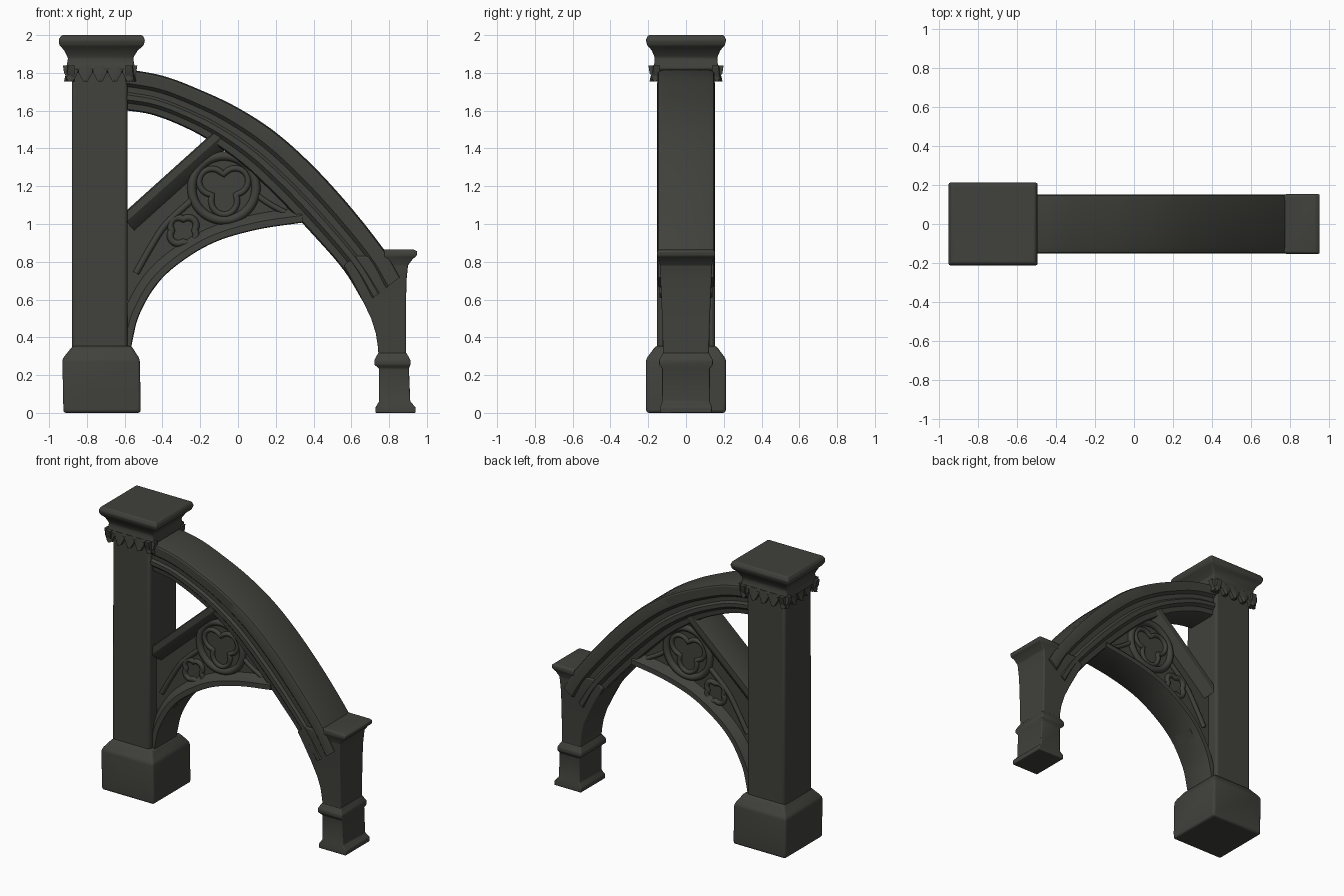
import bpy, bmesh, math
from mathutils import Vector

if "Cube" in bpy.data.objects:
    bpy.data.objects.remove(bpy.data.objects["Cube"])

stone = bpy.data.materials.new("dark grey stone")
stone.diffuse_color = (0.052, 0.053, 0.045, 1)
stone.use_nodes = True
stone.node_tree.nodes["Principled BSDF"].inputs["Base Color"].default_value = stone.diffuse_color


def finish(name, bm, bevel=0.0, angle=40):
    bmesh.ops.recalc_face_normals(bm, faces=bm.faces[:])
    me = bpy.data.meshes.new(name)
    bm.to_mesh(me)
    bm.free()
    ob = bpy.data.objects.new(name, me)
    bpy.context.collection.objects.link(ob)
    me.materials.append(stone)
    if bevel:
        m = ob.modifiers.new("soft edges", 'BEVEL')
        m.width, m.segments, m.limit_method = bevel, 3, 'ANGLE'
        m.angle_limit = math.radians(25)
    bpy.ops.object.select_all(action='DESELECT')
    ob.select_set(True)
    bpy.context.view_layer.objects.active = ob
    bpy.ops.object.shade_smooth_by_angle(angle=math.radians(angle))
    return ob


def skin(bm, rings):
    """Join rings of equal length and cap both ends."""
    vs = [[bm.verts.new(p) for p in r] for r in rings]
    n = len(vs[0])
    for a, b in zip(vs, vs[1:]):
        for i in range(n):
            bm.faces.new((a[i], a[(i + 1) % n], b[(i + 1) % n], b[i]))
    bm.faces.new(vs[0])
    bm.faces.new(vs[-1])


def column(name, levels, bevel=0.01):
    """Rectangular loft from (z, x0, x1, half depth)."""
    bm = bmesh.new()
    skin(bm, [[(a, -h, z), (b, -h, z), (b, h, z), (a, h, z)] for z, a, b, h in levels])
    return finish(name, bm, bevel)


def smooth(pts, steps=6):
    """Catmull-Rom curve through 2D points."""
    p = [Vector(q) for q in pts]
    p = [2 * p[0] - p[1]] + p + [2 * p[-1] - p[-2]]
    out = []
    for i in range(1, len(p) - 2):
        a, b, c, d = p[i - 1:i + 3]
        for k in range(steps):
            t = k / steps
            out.append(0.5 * (2 * b + (c - a) * t + (2 * a - 5 * b + 4 * c - d) * t * t
                              + (3 * b - a - 3 * c + d) * t ** 3))
    return out + [p[-2]]


def offset(pts, d):
    """Points shifted sideways, to the left of travel."""
    res = []
    for i, p in enumerate(pts):
        t = (pts[min(i + 1, len(pts) - 1)] - pts[max(i - 1, 0)]).normalized()
        res.append(p + Vector((-t.y, t.x)) * d)
    return res


def ribbon(name, outer, inner, profile, angle=40):
    """Moulded rib: profile is (fraction outer to inner, half depth)."""
    bm = bmesh.new()
    sec = [(f, -w) for f, w in profile] + [(f, w) for f, w in reversed(profile)]
    rings = []
    for o, i in zip(outer, inner):
        rings.append([(o.x + (i.x - o.x) * f, w, o.y + (i.y - o.y) * f) for f, w in sec])
    skin(bm, rings)
    return finish(name, bm, 0, angle)


# Tall pillar with its plinth and capital
column("tall_pillar", [(0.25, -0.88, -0.585, 0.155), (1.86, -0.88, -0.585, 0.152)], 0.018)
column("pillar_plinth", [(0, -0.925, -0.515, 0.21), (0.04, -0.925, -0.515, 0.212),
                         (0.285, -0.93, -0.52, 0.212), (0.355, -0.875, -0.565, 0.16)], 0.014)
column("capital", [(1.80, -0.885, -0.575, 0.155), (1.82, -0.912, -0.545, 0.178),
                   (1.85, -0.905, -0.55, 0.168), (1.88, -0.90, -0.555, 0.165),
                   (1.92, -0.92, -0.53, 0.182), (1.945, -0.945, -0.50, 0.205),
                   (1.975, -0.95, -0.492, 0.213), (2.0, -0.935, -0.505, 0.20)], 0.008)

# Hanging leaf fringe under the capital
bm = bmesh.new()
cx, hx, hy = -0.73, 0.155, 0.157
for side in range(4):
    ang = side * math.pi / 2
    out = Vector((math.cos(ang), math.sin(ang), 0))
    along = Vector((-out.y, out.x, 0))
    reach, span = (hx, hy) if side % 2 == 0 else (hy, hx)
    for k in range(5):
        c = Vector((cx, 0, 0)) + out * reach + along * span * (k - 2) / 2
        rings = []
        for z, w, d in ((1.84, 0.042, 0.02), (1.80, 0.036, 0.026), (1.755, 0.012, 0.036)):
            up = Vector((0, 0, z))
            rings.append([c + up - along * w - out * 0.02, c + up - along * w + out * d * 0.7,
                          c + up + out * d, c + up + along * w + out * d * 0.7,
                          c + up + along * w - out * 0.02])
        skin(bm, rings)
finish("capital_leaves", bm)

# Small outer pier with cap, collar and foot
column("outer_pier", [(0.24, 0.745, 0.89, 0.122), (0.34, 0.742, 0.89, 0.122),
                      (0.42, 0.73, 0.89, 0.124), (0.50, 0.705, 0.89, 0.127),
                      (0.60, 0.657, 0.89, 0.13), (0.70, 0.605, 0.892, 0.135),
                      (0.78, 0.56, 0.90, 0.138), (0.83, 0.62, 0.915, 0.138)], 0.008)
column("pier_cap", [(0.77, 0.76, 0.892, 0.136), (0.815, 0.77, 0.925, 0.145),
                    (0.83, 0.775, 0.945, 0.153), (0.855, 0.775, 0.95, 0.153),
                    (0.865, 0.765, 0.93, 0.145)], 0.006)
column("pier_foot", [(0, 0.728, 0.94, 0.137), (0.03, 0.728, 0.94, 0.137),
                     (0.06, 0.747, 0.912, 0.126), (0.235, 0.747, 0.905, 0.126),
                     (0.255, 0.722, 0.913, 0.142), (0.28, 0.722, 0.913, 0.142),
                     (0.32, 0.744, 0.89, 0.12)], 0.006)

# Great flying rib with moulded sides
top = smooth([(-0.62, 1.825), (-0.4, 1.785), (-0.2, 1.71), (0, 1.615), (0.2, 1.485),
              (0.4, 1.305), (0.6, 1.085), (0.78, 0.855), (0.86, 0.72)])
low = smooth([(-0.62, 1.605), (-0.46, 1.58), (-0.3, 1.52), (-0.15, 1.44), (0.03, 1.31),
              (0.22, 1.13), (0.4, 0.94), (0.56, 0.755), (0.67, 0.575)])
ribbon("flying_rib", top, low,
       [(0, 0.12), (0.03, 0.145), (0.07, 0.15), (0.34, 0.148), (0.42, 0.128), (0.56, 0.126),
        (0.62, 0.14), (0.74, 0.14), (0.82, 0.12), (0.97, 0.115), (1, 0.1)], 30)

# Lower arch, straight brace and recessed panel between them
arch = smooth([(-0.575, 0.28), (-0.555, 0.40), (-0.52, 0.525), (-0.43, 0.68), (-0.30, 0.80),
               (-0.12, 0.905), (0.1, 0.97), (0.345, 1.008)])
ribbon("lower_arch", arch, offset(arch, 0.085),
       [(0, 0.115), (0.05, 0.125), (0.45, 0.125), (0.75, 0.10), (1, 0.07)], 30)
brace = [Vector((-0.62 + 0.5 * k / 8, 1.045 + 0.45 * k / 8)) for k in range(9)]
ribbon("straight_brace", brace, offset(brace, -0.11),
       [(0, 0.11), (0.06, 0.125), (0.4, 0.125), (0.75, 0.10), (1, 0.07)], 30)
panel_top = [Vector(p) for p in ((-0.6, 1.03), (-0.4, 1.21), (-0.17, 1.42),
                                 (0.03, 1.33), (0.2, 1.17), (0.34, 1.03))]
panel_low = [Vector(p) for p in ((-0.575, 0.36), (-0.51, 0.57), (-0.34, 0.80),
                                 (-0.1, 0.93), (0.1, 0.99), (0.31, 1.02))]
ribbon("spandrel_panel", panel_top, panel_low, [(0, 0.075), (1, 0.075)])


# Raised tracery on both faces of the panel
def tracery(name, pts, r, closed=False):
    """Round bar along 2D points, repeated on the front and the back."""
    cu = bpy.data.curves.new(name, 'CURVE')
    cu.dimensions = '3D'
    cu.bevel_depth, cu.bevel_resolution = r, 2
    for y in (-0.08, 0.08):
        sp = cu.splines.new('POLY')
        sp.points.add(len(pts) - 1)
        for q, p in zip(sp.points, pts):
            q.co = (p[0], y, p[1], 1)
        sp.use_cyclic_u = closed
        sp.use_smooth = True
    cu.use_fill_caps = True
    cu.materials.append(stone)
    ob = bpy.data.objects.new(name, cu)
    bpy.context.collection.objects.link(ob)


def foil(cx, cz, r, lobes, depth, turn=0.0):
    """Closed circle, pinched inwards into lobes."""
    pts = []
    for k in range(48):
        a = 2 * math.pi * k / 48
        rr = r * (1 - depth * (1 - abs(math.sin(lobes * (a + turn) / 2))))
        pts.append((cx + rr * math.cos(a), cz + rr * math.sin(a)))
    return pts


tracery("large_circle", foil(-0.075, 1.19, 0.17, 1, 0), 0.024, True)
tracery("large_trefoil", foil(-0.075, 1.19, 0.14, 3, 0.5, 0.5), 0.016, True)
tracery("small_quatrefoil", foil(-0.29, 0.965, 0.08, 4, 0.25), 0.018, True)
tracery("curved_bar_left", smooth([(-0.54, 0.74), (-0.46, 0.88), (-0.38, 1.0), (-0.24, 1.13)]), 0.017)
tracery("curved_bar_right", smooth([(0.09, 1.16), (0.16, 1.11), (0.25, 1.06)]), 0.015)
